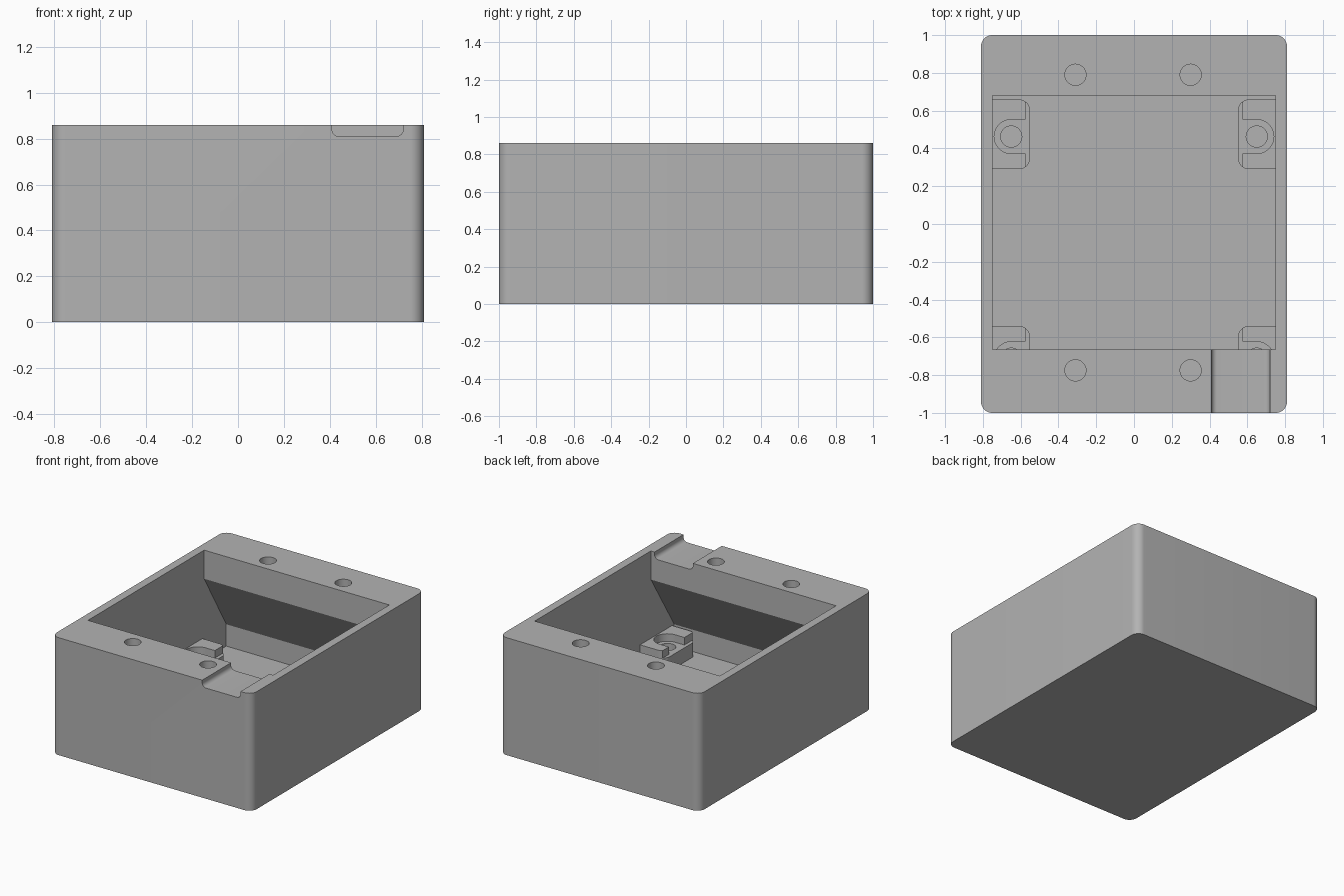
import bpy, bmesh, math
from math import cos, sin, pi

if "Cube" in bpy.data.objects:
    bpy.data.objects.remove(bpy.data.objects["Cube"])

grey = bpy.data.materials.new("light_grey")
grey.use_nodes = True
colour = (0.45, 0.45, 0.45, 1)
grey.diffuse_color = colour
grey.node_tree.nodes["Principled BSDF"].inputs["Base Color"].default_value = colour


def arc(cx, cy, r, a, b, n):
    """Points on an arc from angle a to b, in degrees."""
    return [(cx + r * cos(math.radians(a + (b - a) * i / n)),
             cy + r * sin(math.radians(a + (b - a) * i / n))) for i in range(n + 1)]


def prism(name, profile, axis, lo, hi):
    """Extrude a closed 2D profile along an axis."""
    place = {"x": lambda u, v, w: (w, u, v),
             "y": lambda u, v, w: (u, w, v),
             "z": lambda u, v, w: (u, v, w)}[axis]
    bm = bmesh.new()
    low = [bm.verts.new(place(u, v, lo)) for u, v in profile]
    high = [bm.verts.new(place(u, v, hi)) for u, v in profile]
    bm.faces.new(low)
    bm.faces.new(high)
    n = len(profile)
    for i in range(n):
        j = (i + 1) % n
        bm.faces.new((low[i], low[j], high[j], high[i]))
    bmesh.ops.recalc_face_normals(bm, faces=bm.faces)
    mesh = bpy.data.meshes.new(name)
    bm.to_mesh(mesh)
    bm.free()
    mesh.materials.append(grey)
    obj = bpy.data.objects.new(name, mesh)
    bpy.context.collection.objects.link(obj)
    return obj


def circle(cx, cy, r):
    return arc(cx, cy, r, 0, 360, 48)[:-1]


def cut(obj, cutters):
    """Subtract each cutter, then remove it."""
    for cutter in cutters:
        mod = obj.modifiers.new("cut", "BOOLEAN")
        mod.operation = "DIFFERENCE"
        mod.solver = "EXACT"
        mod.object = cutter
    graph = bpy.context.evaluated_depsgraph_get()
    mesh = bpy.data.meshes.new_from_object(obj.evaluated_get(graph))
    obj.modifiers.clear()
    obj.data = mesh
    for cutter in cutters:
        bpy.data.objects.remove(cutter)


def smooth(obj):
    bpy.ops.object.select_all(action="DESELECT")
    obj.select_set(True)
    bpy.context.view_layer.objects.active = obj
    bpy.ops.object.shade_smooth_by_angle(angle=math.radians(30))


# Outer body with rounded vertical corners
W, D, H, R = 0.81, 1.0, 0.86, 0.06
outline = (arc(W - R, D - R, R, 0, 90, 12) + arc(R - W, D - R, R, 90, 180, 12)
           + arc(R - W, R - D, R, 180, 270, 12) + arc(W - R, R - D, R, 270, 360, 12))
body = prism("box_body", outline, "z", 0, H)

# Cavity that widens below the two top ledges
section = [(-0.935, 0.06), (0.935, 0.06), (0.935, 0.22), (0.68, 0.65),
           (0.68, 1), (-0.665, 1), (-0.665, 0.65), (-0.935, 0.22)]
cutters = [prism("cavity_cutter", section, "x", -0.75, 0.75)]

# Cable notch through the front ledge
notch = ([(0.72, 1), (0.41, 1)] + arc(0.44, 0.84, 0.03, 180, 270, 8)
         + arc(0.69, 0.84, 0.03, 270, 360, 8))
cutters.append(prism("notch_cutter", notch, "y", -1.1, -0.6))

# Blind screw holes in the ledges
for x in (-0.31, 0.3):
    for y in (0.79, -0.775):
        cutters.append(prism("hole_cutter", circle(x, y, 0.056), "z", 0.66, 1))
cut(body, cutters)
smooth(body)

# Four mounting pads, each with a stepped lip, U-shaped seat and hole
MID = -0.125
for side, sx in (("left", 1), ("right", -1)):
    for end, sy in (("back", 1), ("front", -1)):
        def flip(points):
            return [(sx * x, MID + sy * y) for x, y in points]
        plan = ([(0.76, 0.415), (0.76, 0.785)] + arc(0.61, 0.725, 0.06, 90, 180, 10)
                + arc(0.61, 0.475, 0.06, 180, 270, 10))
        pad = prism(f"{end}_{side}_mounting_pad", flip(plan), "z", 0.05, 0.22)
        step = [(0.5, 0.3), (0.575, 0.3), (0.575, 0.9), (0.5, 0.9)]
        seat = arc(0.65, 0.588, 0.09, -90, 90, 24) + [(0.52, 0.678), (0.52, 0.498)]
        cut(pad, [prism("step_cutter", flip(step), "z", 0.165, 0.3),
                  prism("seat_cutter", flip(seat), "z", 0.165, 0.31),
                  prism("pad_hole_cutter", flip(circle(0.65, 0.588, 0.056)), "z", 0.06, 0.32)])
        smooth(pad)
